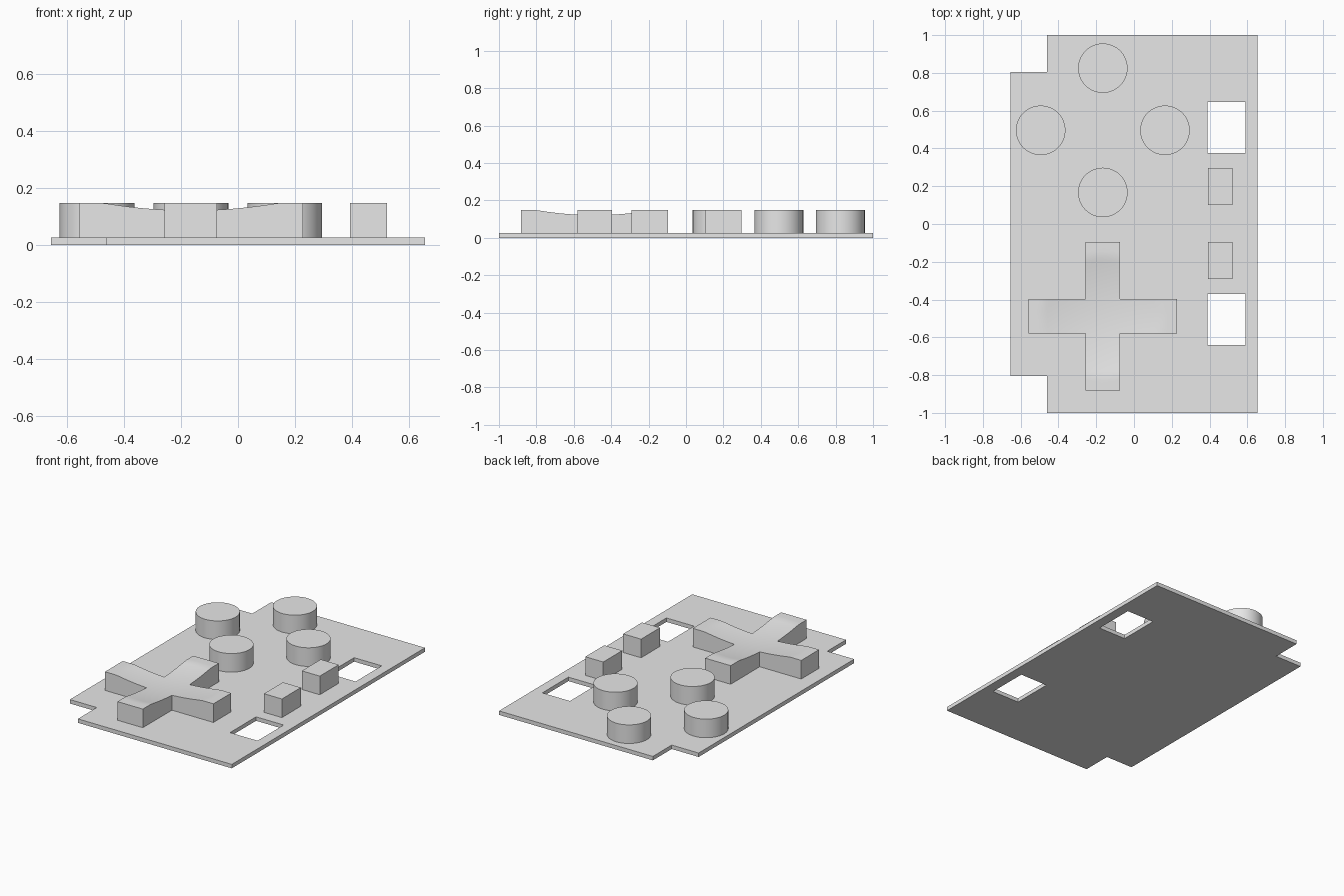
import bpy
import bmesh
from math import radians

cube = bpy.data.objects.get("Cube")
if cube:
    bpy.data.objects.remove(cube, do_unlink=True)

PLATE_TOP = 0.026
TOP = 0.148

grey = bpy.data.materials.new("light grey")
grey.use_nodes = True
grey.diffuse_color = (0.8, 0.8, 0.8, 1)
grey.node_tree.nodes["Principled BSDF"].inputs["Base Color"].default_value = (0.8, 0.8, 0.8, 1)


def finish(name, bm, smooth=False):
    """Turn a bmesh into a named grey object."""
    bmesh.ops.recalc_face_normals(bm, faces=bm.faces)
    mesh = bpy.data.meshes.new(name)
    bm.to_mesh(mesh)
    bm.free()
    obj = bpy.data.objects.new(name, mesh)
    bpy.context.collection.objects.link(obj)
    mesh.materials.append(grey)
    if smooth:
        bpy.ops.object.select_all(action='DESELECT')
        obj.select_set(True)
        bpy.context.view_layer.objects.active = obj
        bpy.ops.object.shade_smooth_by_angle(angle=radians(30))
    return obj


def slab(xs, ys, keep, z0, z1):
    """Extrude the grid cells whose centre passes keep(x, y)."""
    bm = bmesh.new()
    grid = [[bm.verts.new((x, y, z0)) for y in ys] for x in xs]
    for i in range(len(xs) - 1):
        for j in range(len(ys) - 1):
            if keep((xs[i] + xs[i + 1]) / 2, (ys[j] + ys[j + 1]) / 2):
                bm.faces.new((grid[i][j], grid[i + 1][j], grid[i + 1][j + 1], grid[i][j + 1]))
    bmesh.ops.delete(bm, geom=[v for v in bm.verts if not v.link_faces], context='VERTS')
    ext = bmesh.ops.extrude_face_region(bm, geom=bm.faces[:], use_keep_orig=True)
    top = [g for g in ext["geom"] if isinstance(g, bmesh.types.BMVert)]
    bmesh.ops.translate(bm, verts=top, vec=(0, 0, z1 - z0))
    return bm, top


# Base plate with two notched corners and two windows
def in_plate(x, y):
    notch = x < -0.46 and abs(y) > 0.805
    window = 0.39 < x < 0.59 and (0.375 < y < 0.645 or -0.64 < y < -0.37)
    return not (notch or window)


bm, _ = slab([-0.655, -0.46, 0.39, 0.59, 0.655],
             [-1, -0.805, -0.64, -0.37, 0.375, 0.645, 0.805, 1],
             in_plate, 0, PLATE_TOP)
finish("base_plate", bm)

# Cross-shaped pad with a shallow round dish in its top
ARM, HALF, DISH, DEPTH = 0.393, 0.092, 0.322, 0.029
steps = 12
outer = [HALF + (ARM - HALF) * i / steps for i in range(steps + 1)]
inner = [HALF * i / 4 for i in range(-3, 4)]
lines = [-v for v in reversed(outer)] + inner + outer
bm, top = slab(lines, lines, lambda x, y: min(abs(x), abs(y)) < HALF, PLATE_TOP, TOP)
for v in top:
    r2 = v.co.x ** 2 + v.co.y ** 2
    v.co.z -= DEPTH * max(0, 1 - r2 / DISH ** 2)
pad = finish("direction_pad", bm, smooth=True)
pad.location = (-0.165, -0.488, 0)

# Four round buttons in a diamond
SPREAD = 0.329
for name, dx, dy in (("back", 0, 1), ("front", 0, -1), ("left", 1, 0), ("right", -1, 0)):
    bm = bmesh.new()
    bmesh.ops.create_cone(bm, cap_ends=True, segments=64, radius1=0.131, radius2=0.131,
                          depth=TOP - PLATE_TOP)
    button = finish("round_button_" + name, bm, smooth=True)
    button.location = (-0.165 + dx * SPREAD, 0.496 + dy * SPREAD, (TOP + PLATE_TOP) / 2)

# Two small rectangular buttons
for name, y in (("back", 0.199), ("front", -0.193)):
    bm, _ = slab([0.392, 0.522], [y - 0.098, y + 0.098], lambda a, b: True, PLATE_TOP, TOP)
    finish("small_button_" + name, bm)
